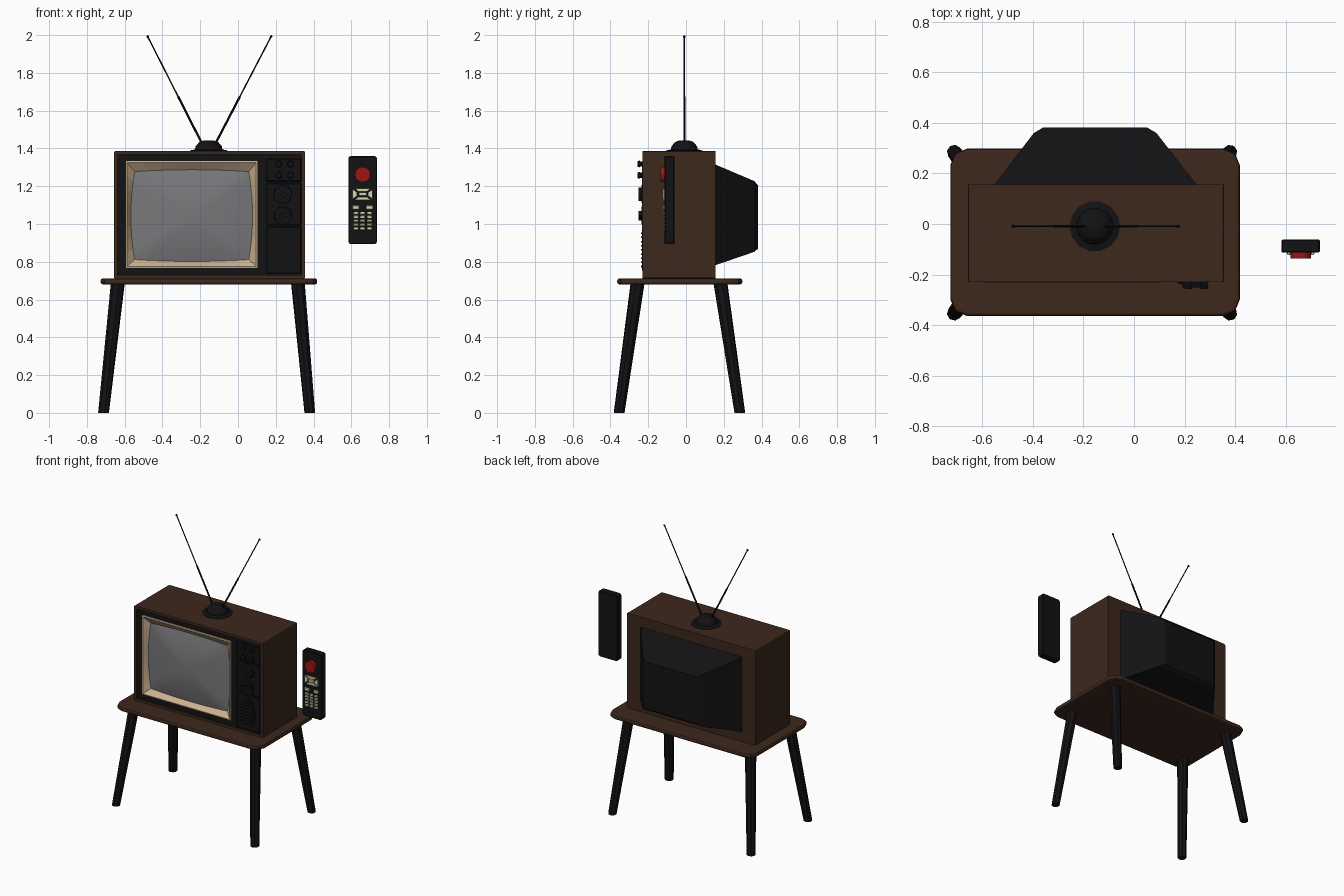
import bpy, bmesh, math
from mathutils import Vector

if "Cube" in bpy.data.objects:
    bpy.data.objects.remove(bpy.data.objects["Cube"])


def material(name, rgb):
    m = bpy.data.materials.new(name)
    m.diffuse_color = (*rgb, 1)
    m.use_nodes = True
    m.node_tree.nodes["Principled BSDF"].inputs["Base Color"].default_value = m.diffuse_color
    return m


BROWN = material("walnut", (0.045, 0.021, 0.012))
BLACK = material("black_plastic", (0.006, 0.006, 0.007))
BEIGE = material("beige_trim", (0.6, 0.44, 0.28))
KEYS = material("pale_keys", (0.68, 0.68, 0.4))
RED = material("red_key", (0.33, 0.008, 0.008))
GLASS = material("grey_glass", (0.19, 0.19, 0.2))


def finish(name, bm, mat, smooth=False):
    me = bpy.data.meshes.new(name)
    bm.to_mesh(me)
    bm.free()
    me.materials.append(mat)
    if smooth:
        for p in me.polygons:
            p.use_smooth = True
    ob = bpy.data.objects.new(name, me)
    bpy.context.collection.objects.link(ob)
    return ob


def box_bm(x0, x1, y0, y1, z0, z1):
    bm = bmesh.new()
    bmesh.ops.create_cube(bm, size=1)
    for v in bm.verts:
        v.co = ((x0 + x1) / 2 + v.co.x * (x1 - x0), (y0 + y1) / 2 + v.co.y * (y1 - y0),
                (z0 + z1) / 2 + v.co.z * (z1 - z0))
    return bm


def bevel(bm, edges, offset, segments):
    bmesh.ops.bevel(bm, geom=edges, offset=offset, segments=segments, profile=0.5, affect='EDGES')


def box(name, dims, mat, r=0.0, segments=1):
    bm = box_bm(*dims)
    if r:
        bevel(bm, bm.edges[:], r, segments)
    return finish(name, bm, mat)


def rod(name, a, b, r0, r1, mat, sides=8):
    a, b = Vector(a), Vector(b)
    bm = bmesh.new()
    bmesh.ops.create_cone(bm, cap_ends=True, segments=sides, radius1=r0, radius2=r1, depth=(b - a).length)
    rot = (b - a).to_track_quat('Z', 'Y').to_matrix().to_4x4()
    bmesh.ops.transform(bm, matrix=rot, verts=bm.verts)
    bmesh.ops.translate(bm, vec=(a + b) / 2, verts=bm.verts)
    return finish(name, bm, mat)


def loft(name, loops, mat, cap=False, smooth=False):
    bm = bmesh.new()
    rings = [[bm.verts.new(p) for p in lp] for lp in loops]
    for a, b in zip(rings, rings[1:]):
        for i in range(len(a)):
            j = (i + 1) % len(a)
            bm.faces.new((a[i], a[j], b[j], b[i]))
    bm.faces.new(rings[-1])
    if cap:
        bm.faces.new(rings[0])
        bmesh.ops.recalc_face_normals(bm, faces=bm.faces)
    elif not smooth:
        bm.faces.remove(bm.faces[:][-1])  # open ring, no end face
    return finish(name, bm, mat, smooth)


def barrel(x0, x1, z0, z1, y, bx=0.0, bz=0.0, n=8):
    """Rectangle loop facing the front, with sides bulging outwards."""
    cx, cz, w, h = (x0 + x1) / 2, (z0 + z1) / 2, (x1 - x0) / 2, (z1 - z0) / 2
    pts = []
    for side in range(4):
        for i in range(n):
            t = -1 + 2 * i / n
            k = 1 - t * t
            u, v = [(t, -1), (1, t), (-t, 1), (-1, -t)][side]
            ox, oz = [(0, -bz), (bx, 0), (0, bz), (-bx, 0)][side]
            pts.append((cx + u * (w - bx) + ox * k, y, cz + v * (h - bz) + oz * k))
    return pts


def prism(name, pts, y0, y1, mat):
    return loft(name, [[(x, y, z) for x, z in pts] for y in (y0, y1)], mat, cap=True)


def ellipse(cx, cz, rx, rz, n):
    return [(cx + rx * math.cos(2 * math.pi * i / n), cz + rz * math.sin(2 * math.pi * i / n)) for i in range(n)]


# Table top with clipped corners and a rounded rim
bm = box_bm(-0.727, 0.419, -0.364, 0.298, 0.68, 0.712)
bevel(bm, [e for e in bm.edges if abs(e.verts[0].co.z - e.verts[1].co.z) > 0.01], 0.065, 2)
bevel(bm, [e for e in bm.edges if abs(e.verts[0].co.z - e.verts[1].co.z) < 0.001
           and len({round(f.normal.z) for f in e.link_faces}) > 1], 0.011, 2)
finish("table_top", bm, BROWN)

# Splayed tapering legs
for side, xt, xb in (("left", -0.636, -0.712), ("right", 0.317, 0.380)):
    for end, yt, yb in (("front", -0.256, -0.354), ("back", 0.182, 0.285)):
        top, foot = Vector((xt, yt, 0.69)), Vector((xb, yb, 0.0))
        leg = rod(f"{end}_{side}_leg", foot, top, 0.029, 0.037, BLACK)
        for v in leg.data.vertices:  # feet cut level with the floor
            if v.co.z < 0.1:
                v.co.z = 0.0

# Cabinet with a recessed front
bm = box_bm(-0.657, 0.356, -0.23, 0.157, 0.711, 1.386)
bevel(bm, [e for e in bm.edges if abs(e.verts[0].co.y - e.verts[1].co.y) > 0.1], 0.008, 2)
front = min(bm.faces, key=lambda f: f.calc_center_median().y)
bmesh.ops.inset_region(bm, faces=[front], thickness=0.019)
ext = bmesh.ops.extrude_discrete_faces(bm, faces=[front])["faces"]
bmesh.ops.translate(bm, vec=(0, 0.06, 0), verts=ext[0].verts)
finish("cabinet", bm, BROWN)

# Tube housing behind the cabinet
def rect(x0, x1, z0, z1, y):
    return [(x0, y, z0), (x1, y, z0), (x1, y, z1), (x0, y, z1)]

loft("tube_housing", [rect(-0.557, 0.252, 0.78, 1.317, 0.15), rect(-0.397, 0.089, 0.852, 1.228, 0.36),
                      rect(-0.36, 0.052, 0.87, 1.205, 0.382)], BLACK, cap=True)

# Face plate, trim and bulging screen
opening = (-0.594, 0.103, 0.768, 1.333)
loft("face_plate", [barrel(-0.64, 0.34, 0.727, 1.37, -0.222), barrel(*opening, -0.222)], BLACK)
loft("screen_trim", [barrel(*opening, -0.222), barrel(*opening, -0.23),
                     barrel(-0.587, 0.096, 0.776, 1.325, -0.232),
                     barrel(-0.567, 0.077, 0.802, 1.287, -0.198, 0.02, 0.01)], BEIGE)
rings = []
for s in (1.0, 0.85, 0.65, 0.45, 0.25, 0.08):
    w, h = 0.324 * s, 0.2445 * s
    rings.append(barrel(-0.245 - w, -0.245 + w, 1.0445 - h, 1.0445 + h,
                        -0.198 - 0.034 * (1 - s * s), 0.02 * s, 0.01 * s))
loft("screen", rings, GLASS, smooth=True)

# Control panels
for name, z0, z1 in (("button_panel", 1.226, 1.345), ("dial_panel", 0.995, 1.217), ("speaker_panel", 0.737, 0.986)):
    box(name, (0.15, 0.334, -0.228, -0.215, z0, z1), BLACK, 0.004)
for x in (0.215, 0.278):
    for z in (1.318, 1.258):
        rod("push_button", (x, -0.22, z), (x, -0.244, z), 0.014, 0.014, BLACK, 10)
        rod("push_button_cap", (x, -0.244, z), (x, -0.257, z), 0.018, 0.015, BLACK, 10)
for z, tilt in ((1.158, -0.6), (1.044, 0.3)):
    rod("dial", (0.237, -0.22, z), (0.237, -0.236, z), 0.05, 0.047, BLACK, 16)
    c, s = math.cos(tilt), math.sin(tilt)
    prism("dial_grip", [(0.237 + u * c - v * s, z + u * s + v * c)
                        for u, v in ((-0.045, -0.012), (0.045, -0.012), (0.045, 0.012), (-0.045, 0.012))],
          -0.234, -0.251, BLACK)

# Oval speaker with slats
prism("speaker", ellipse(0.232, 0.863, 0.062, 0.108, 24), -0.22, -0.232, BLACK)
for i in range(-4, 5):
    half = 0.055 * math.sqrt(1 - (i * 0.022 / 0.108) ** 2)
    box("speaker_slat", (0.232 - half, 0.232 + half, -0.237, -0.23, 0.859 + i * 0.022, 0.867 + i * 0.022), BLACK)

# Antenna base turned from a profile
cx, cy = -0.155, -0.009
profile = ((0.1, 1.38), (0.1, 1.389), (0.073, 1.395), (0.069, 1.412), (0.05, 1.434), (0.025, 1.443))
loft("antenna_base", [[(x, y, z) for x, y in ellipse(cx, cy, r, r, 14)] for r, z in profile], BLACK, cap=True)

# Telescopic antenna rods
for side, x0, x1 in (("left", -0.185, -0.478), ("right", -0.125, 0.175)):
    a, b = Vector((x0, cy, 1.415)), Vector((x1, cy, 1.992))
    mid = a.lerp(b, 0.45)
    rod(f"{side}_antenna_lower", a, mid, 0.006, 0.006, BLACK, 6)
    rod(f"{side}_antenna_upper", mid, b, 0.0038, 0.0038, BLACK, 6)
    bm = bmesh.new()
    bmesh.ops.create_icosphere(bm, subdivisions=1, radius=0.008)
    bmesh.ops.translate(bm, vec=b, verts=bm.verts)
    finish(f"{side}_antenna_tip", bm, BLACK)

# Remote control
RX = 0.66
bm = box_bm(0.584, 0.736, -0.113, -0.062, 0.893, 1.36)
bevel(bm, [e for e in bm.edges if abs(e.verts[0].co.y - e.verts[1].co.y) > 0.01], 0.014, 2)
bevel(bm, [e for e in bm.edges if abs(e.verts[0].co.y - e.verts[1].co.y) < 0.001], 0.004, 1)
finish("remote_body", bm, BLACK)
prism("remote_power_key", ellipse(RX, 1.262, 0.041, 0.041, 14), -0.105, -0.136, RED)

# Remote direction pad
PZ = 1.158
for s in (-1, 1):
    prism("remote_vertical_key", [(RX - 0.042, PZ + s * 0.03), (RX + 0.042, PZ + s * 0.03),
                                  (RX + 0.022, PZ + s * 0.014), (RX - 0.022, PZ + s * 0.014)], -0.108, -0.122, KEYS)
    prism("remote_side_key", [(RX + s * 0.053, PZ - 0.026), (RX + s * 0.053, PZ + 0.026),
                              (RX + s * 0.029, PZ + 0.009), (RX + s * 0.029, PZ - 0.009)], -0.108, -0.122, KEYS)
box("remote_centre_key", (RX - 0.02, RX + 0.02, -0.122, -0.108, PZ - 0.008, PZ + 0.008), KEYS)

# Remote keypad
for s in (-1, 1):
    box("remote_wide_key", (RX + s * 0.036 - 0.018, RX + s * 0.036 + 0.018, -0.122, -0.108, 1.077, 1.099), KEYS, 0.003)
for row in range(5):
    for col in (-1, 0, 1):
        x, z = RX + col * 0.036, 1.058 - row * 0.0205
        box("remote_number_key", (x - 0.013, x + 0.013, -0.12, -0.108, z - 0.0065, z + 0.0065), KEYS, 0.002)
